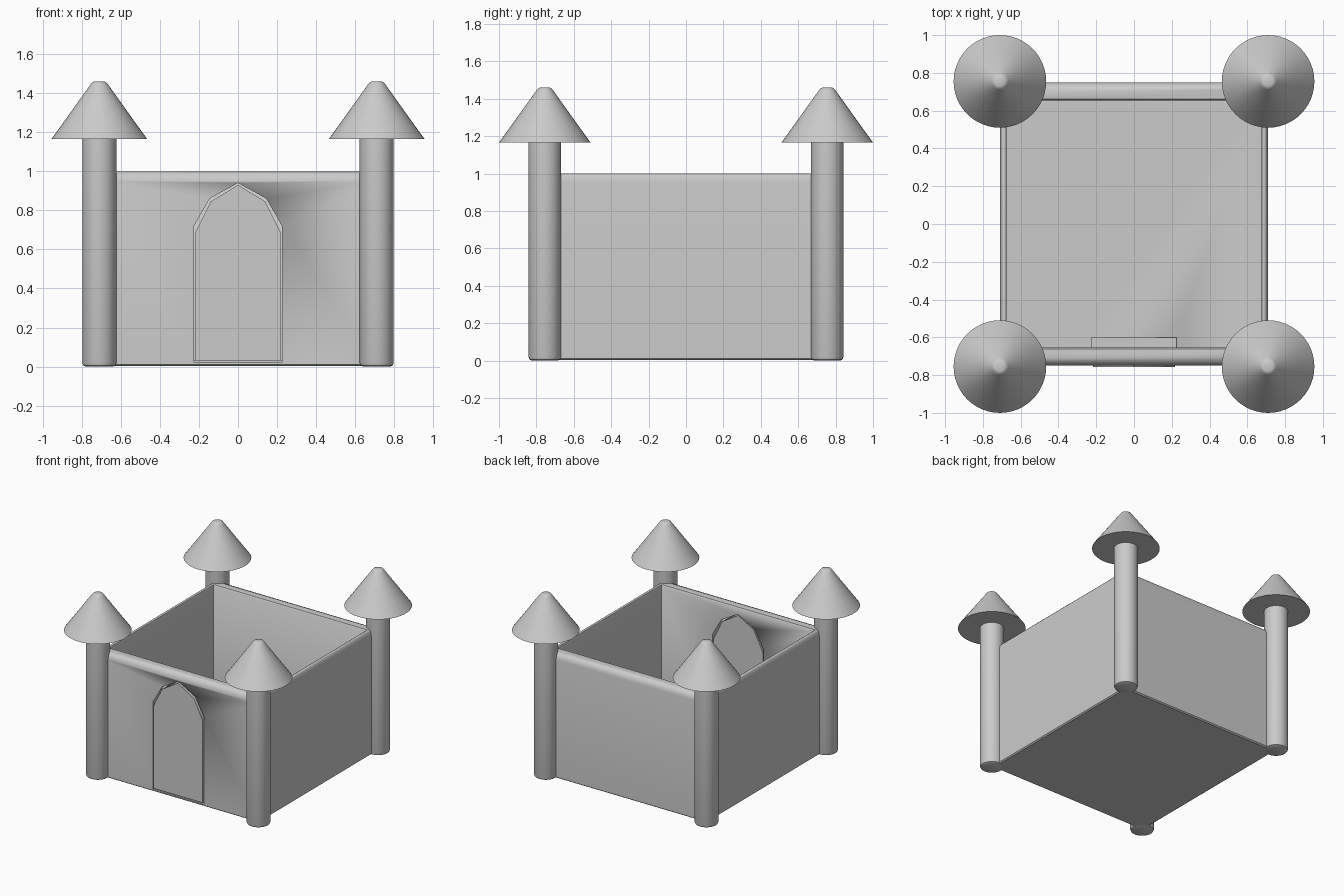
import bpy, bmesh
from math import sin, cos, tau, radians

if "Cube" in bpy.data.objects:
    bpy.data.objects.remove(bpy.data.objects["Cube"])


def finish(bm, name, angle=35):
    bmesh.ops.recalc_face_normals(bm, faces=bm.faces)
    mesh = bpy.data.meshes.new(name)
    bm.to_mesh(mesh)
    bm.free()
    obj = bpy.data.objects.new(name, mesh)
    bpy.context.collection.objects.link(obj)
    bpy.ops.object.select_all(action='DESELECT')
    obj.select_set(True)
    bpy.context.view_layer.objects.active = obj
    bpy.ops.object.shade_smooth_by_angle(angle=radians(angle))
    return obj


def loft(name, rings):
    """Skin a list of equal-length point rings and cap both ends."""
    bm = bmesh.new()
    loops = [[bm.verts.new(p) for p in ring] for ring in rings]
    n = len(loops[0])
    for a, b in zip(loops, loops[1:]):
        for i in range(n):
            j = (i + 1) % n
            bm.faces.new((a[i], a[j], b[j], b[i]))
    bm.faces.new(loops[0])
    bm.faces.new(loops[-1])
    return finish(bm, name)


def lathe(name, profile, cx, cy, sides=48):
    return loft(name, [[(cx + r * cos(tau * i / sides), cy + r * sin(tau * i / sides), z)
                        for i in range(sides)] for r, z in profile])


def rect(x, y, z):
    return [(-x, -y, z), (x, -y, z), (x, y, z), (-x, y, z)]


def arch(name, half, y0, y1):
    """Pointed-arch slab; half lists the right side from bottom to tip."""
    pts = half + [(-x, z) for x, z in reversed(half) if x > 0]
    return loft(name, [[(x, y, z) for x, z in pts] for y in (y0, y1)])


# Courtyard shell: outer wall, rounded rim, inner wall, floor
walls = loft('castle_walls', [rect(*s) for s in (
    (.70, .74, .002), (.71, .75, .01), (.71, .75, .95), (.708, .745, .97),
    (.702, .733, .988), (.694, .71, .998), (.688, .69, 1.0),
    (.678, .662, .995), (.675, .655, .985), (.675, .655, .03))])

# Doorway opening through the front wall
cutter = arch('doorway_cutter',
              [(.225, .02), (.225, .72), (.145, .86), (0, .94)], -.85, -.60)
cutter.hide_render = True
cutter.hide_set(True)
cut = walls.modifiers.new('doorway', 'BOOLEAN')
cut.operation = 'DIFFERENCE'
cut.solver = 'EXACT'
cut.object = cutter

# Door panel, a little smaller than the opening
arch('door', [(.217, .032), (.217, .69), (.14, .845), (0, .93)], -.757, -.66)

# Corner towers with conical roofs
for sx, sy, place in ((-1, -1, 'front_left'), (1, -1, 'front_right'),
                      (-1, 1, 'back_left'), (1, 1, 'back_right')):
    cx, cy = sx * .71, sy * .755
    lathe(place + '_tower', [(.07, 0), (.082, .006), (.087, .02), (.087, 1.18)], cx, cy)
    lathe(place + '_roof', [(.245, 1.165), (.175, 1.262), (.045, 1.444),
                            (.036, 1.455), (.025, 1.46)], cx, cy)
